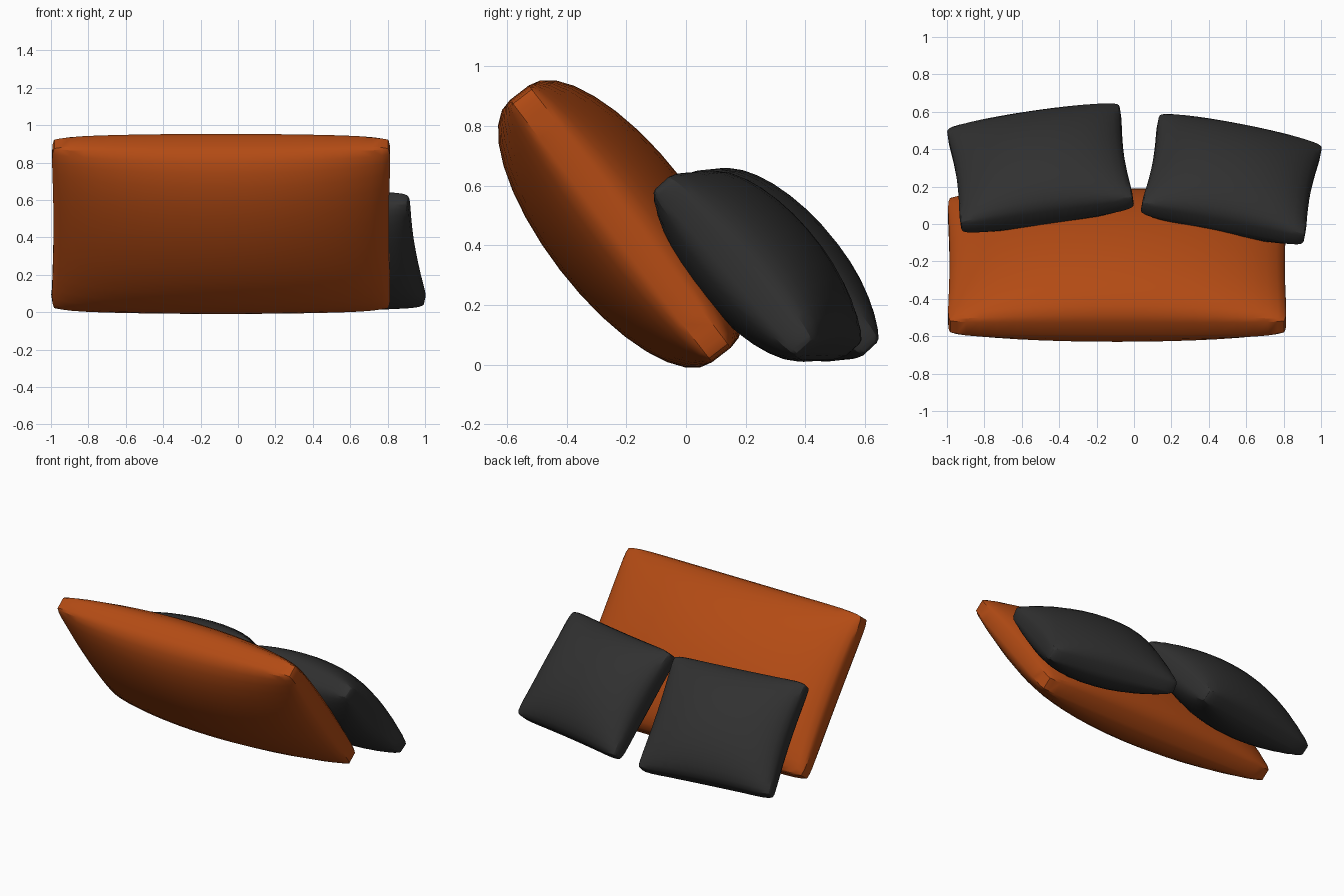
import bpy, bmesh
from math import sin, pi, radians

if "Cube" in bpy.data.objects:
    bpy.data.objects.remove(bpy.data.objects["Cube"])


def material(name, rgb):
    m = bpy.data.materials.new(name)
    m.diffuse_color = (*rgb, 1)
    m.use_nodes = True
    m.node_tree.nodes["Principled BSDF"].inputs["Base Color"].default_value = m.diffuse_color
    return m


def cushion(name, half, rim, puff, pinch, corner, res, power, loc, tilt, turn, mat):
    """Puffed pillow: two bulging sheets joined by a narrow flat rim."""
    nu, nv = res
    bm = bmesh.new()
    for side in (1, -1):
        sheet = bmesh.ops.create_grid(bm, x_segments=nu, y_segments=nv, size=1)["verts"]
        for v in sheet:
            u, w = sin(v.co.x * pi / 2), sin(v.co.y * pi / 2)
            fu, fw = max(0, 1 - u * u), max(0, 1 - w * w)
            trim = 1 - corner * (u * w) ** 12
            v.co.x = half[0] * u * (1 - pinch[0] * fw) * trim
            v.co.y = half[1] * w * (1 - pinch[1] * fu) * (1 - corner * 1.5 * (u * w) ** 12)
            v.co.z = side * (rim * trim + puff * fu ** power * fw ** 0.5)
    # rim strip between both sheets
    bmesh.ops.bridge_loops(bm, edges=[e for e in bm.edges if e.is_boundary])
    bmesh.ops.recalc_face_normals(bm, faces=bm.faces)
    me = bpy.data.meshes.new(name)
    bm.to_mesh(me)
    bm.free()
    me.materials.append(mat)
    ob = bpy.data.objects.new(name, me)
    bpy.context.collection.objects.link(ob)
    ob.location = loc
    ob.rotation_euler = (radians(tilt), 0, radians(turn))
    bpy.ops.object.select_all(action='DESELECT')
    bpy.context.view_layer.objects.active = ob
    ob.select_set(True)
    bpy.ops.object.shade_smooth_by_angle(angle=radians(30))
    return ob


orange = material("orange_fabric", (0.45, 0.07, 0.007))
charcoal = material("charcoal_fabric", (0.03, 0.03, 0.03))

# large back cushion
cushion("back_cushion", (0.91, 0.555), 0.04, 0.215, (0.015, 0.0), 0.02,
        (20, 16), 0.55, (-0.09, -0.22, 0.472), -52.4, 0, orange)

# two small throw cushions leaning on it
cushion("throw_cushion_left", (0.475, 0.39), 0.03, 0.17, (0.05, 0.02), 0.03,
        (16, 16), 0.5, (-0.50, 0.30, 0.335), -47.5, 8.3, charcoal)
cushion("throw_cushion_right", (0.452, 0.38), 0.03, 0.17, (0.05, 0.02), 0.03,
        (16, 16), 0.5, (0.52, 0.24, 0.33), -48.4, -11, charcoal)
